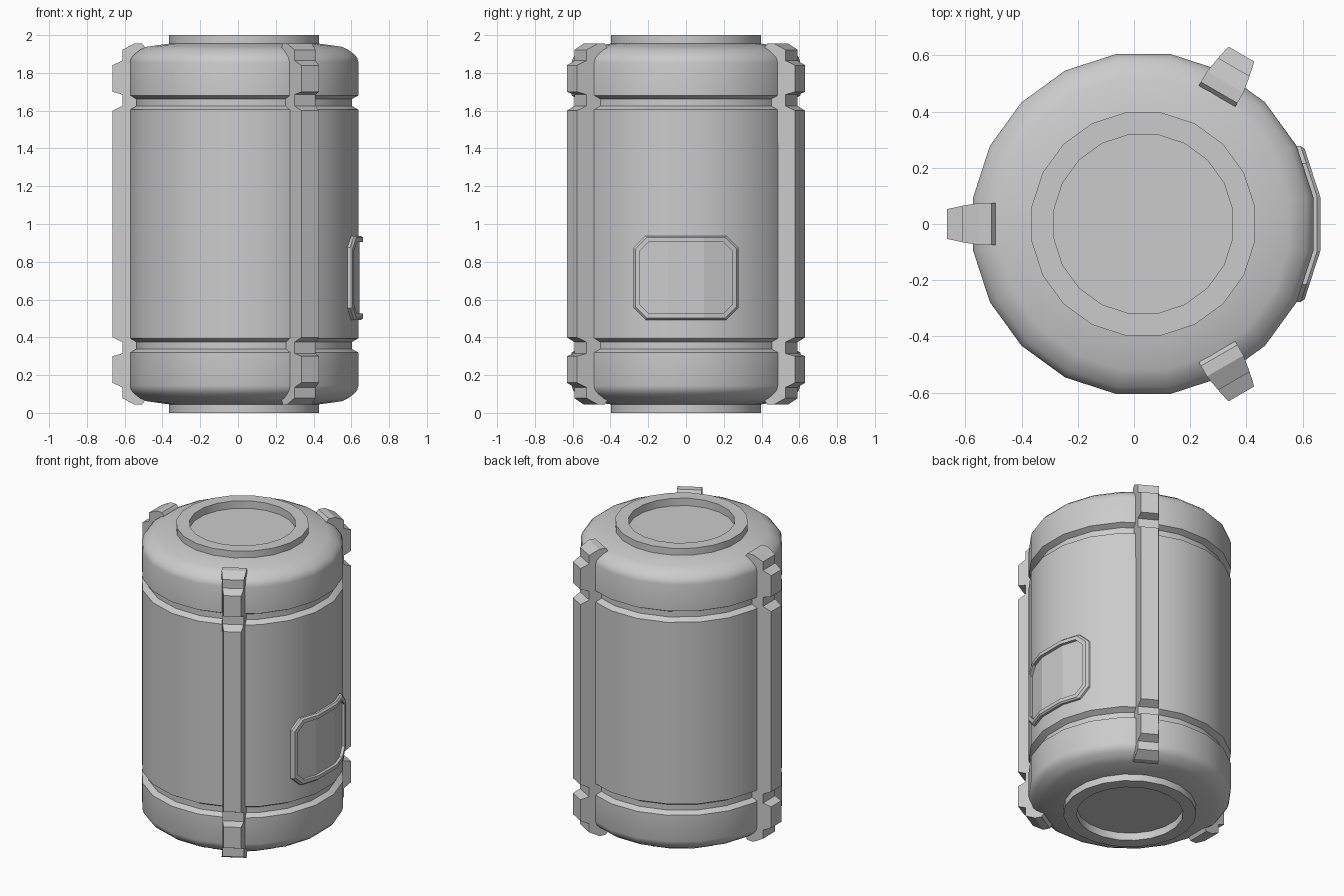
import bpy, bmesh, math

cube = bpy.data.objects.get("Cube")
if cube:
    bpy.data.objects.remove(cube)

CX = 0.033            # axis of the drum
SIDES = 20
STEP = 2 * math.pi / SIDES
APO = 0.605           # flat-to-centre radius of the drum

grey = bpy.data.materials.new("plain grey")
grey.use_nodes = True
grey.diffuse_color = (0.6, 0.6, 0.6, 1)
grey.node_tree.nodes["Principled BSDF"].inputs["Base Color"].default_value = (0.6, 0.6, 0.6, 1)


def finish(bm, name, smooth=False):
    bmesh.ops.recalc_face_normals(bm, faces=bm.faces)
    mesh = bpy.data.meshes.new(name)
    bm.to_mesh(mesh)
    bm.free()
    mesh.materials.append(grey)
    ob = bpy.data.objects.new(name, mesh)
    bpy.context.collection.objects.link(ob)
    if smooth:
        bpy.ops.object.select_all(action='DESELECT')
        ob.select_set(True)
        bpy.context.view_layer.objects.active = ob
        bpy.ops.object.shade_smooth_by_angle(angle=math.radians(30))
    return ob


def bridge(bm, a, b):
    n = len(a)
    for i in range(n):
        j = (i + 1) % n
        bm.faces.new((a[i], a[j], b[j], b[i]))


# Drum: upper half profile (radius, height above middle), mirrored downwards
half = [(0.318, 0.95), (0.318, 1.0), (0.397, 1.0), (0.397, 0.955), (0.517, 0.938),
        (0.55, 0.923), (0.58, 0.9), (0.598, 0.88), (APO, 0.855), (APO, 0.68),
        (0.57, 0.662), (0.57, 0.625), (APO, 0.605)]
profile = half + [(r, -z) for r, z in reversed(half)]
bm = bmesh.new()
rings = []
for r, z in profile:
    rad = r / math.cos(STEP / 2)
    rings.append([bm.verts.new((CX + rad * math.cos(STEP * (i + 0.5)),
                                rad * math.sin(STEP * (i + 0.5)), 1 + z))
                  for i in range(SIDES)])
for a, b in zip(rings, rings[1:]):
    bridge(bm, a, b)
bm.faces.new(rings[0])
bm.faces.new(rings[-1])
finish(bm, "drum_body", smooth=True)

# Ribs: notched side outline, tapering outwards, three around the drum
rib_half = [(0.525, 0.935), (0.54, 0.955), (0.583, 0.955), (0.645, 0.922), (0.645, 0.865),
            (0.698, 0.84), (0.698, 0.7), (0.645, 0.685), (0.645, 0.625), (0.698, 0.6)]
outline = rib_half + [(r, -z) for r, z in reversed(rib_half)]


def rib(name, angle):
    c, s = math.cos(angle), math.sin(angle)
    bm = bmesh.new()
    loops = []
    for side in (-1, 1):
        loop = []
        for r, z in outline:
            w = side * min(0.075, 0.053 + (0.698 - r) * 0.22)
            loop.append(bm.verts.new((CX + r * c - w * s, r * s + w * c, 1 + z)))
        loops.append(loop)
        bm.faces.new(loop)
    bridge(bm, *loops)
    finish(bm, name)


for name, deg in (("right_rib", 180), ("front_rib", -60), ("back_rib", 60)):
    rib(name, math.radians(deg))

# Hatch: raised chamfered frame following the drum facets, with a sunken panel
BEND = APO * math.tan(STEP / 2)
HATCH_Z = 0.715


def surface_x(y):
    return CX + APO - max(0, abs(y) - BEND) * math.tan(STEP)


def hatch_loop(bm, w, h, c, lift):
    top = [(w, h - c), (w - c, h), (BEND, h), (-BEND, h), (c - w, h), (-w, h - c)]
    pts = top + [(-y, -z) for y, z in top]
    return [bm.verts.new((surface_x(y) + lift, y, HATCH_Z + z)) for y, z in pts]


bm = bmesh.new()
loops = [hatch_loop(bm, *spec) for spec in (
    (0.277, 0.222, 0.062, -0.01), (0.277, 0.222, 0.062, 0.014), (0.268, 0.213, 0.06, 0.025),
    (0.247, 0.19, 0.05, 0.025), (0.247, 0.19, 0.05, 0.005))]
for a, b in zip(loops, loops[1:]):
    bridge(bm, a, b)
p = loops[-1]
bm.faces.new((p[10], p[11], p[0], p[1], p[2], p[9]))
bm.faces.new((p[2], p[3], p[8], p[9]))
bm.faces.new(p[3:9])
finish(bm, "hatch")
